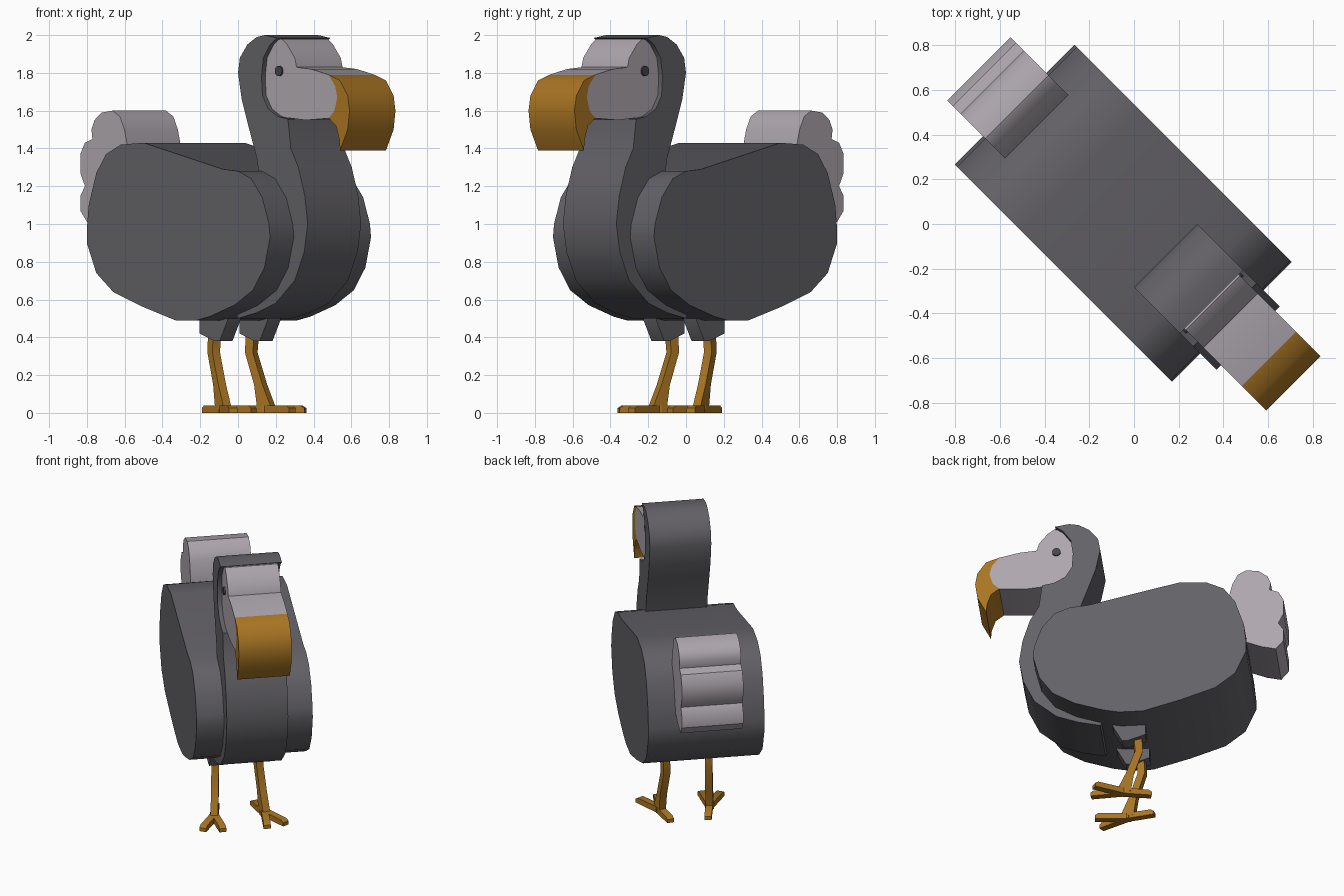
import bpy, bmesh
from math import radians, sin, cos, tau
from mathutils import Matrix, Vector

cube = bpy.data.objects.get("Cube")
if cube:
    bpy.data.objects.remove(cube, do_unlink=True)


def material(name, rgb):
    m = bpy.data.materials.new(name)
    m.use_nodes = True
    m.diffuse_color = (*rgb, 1)
    m.node_tree.nodes["Principled BSDF"].inputs["Base Color"].default_value = (*rgb, 1)
    return m


plumage = material("dark_grey_plumage", (0.125, 0.12, 0.133))
pale = material("pale_grey", (0.42, 0.385, 0.42))
orange = material("ochre_orange", (0.40, 0.18, 0.017))
eye_dark = material("eye_charcoal", (0.06, 0.06, 0.065))

# The bird is built facing local +x, then turned to face the corner
FACING = Matrix.Rotation(radians(-45), 4, "Z")


def slab(name, profile, half_width, mat, local=Matrix.Identity(4)):
    """Side profile (forward, height) given thickness across the body."""
    bm = bmesh.new()
    face = bm.faces.new([bm.verts.new((u, -half_width, z)) for u, z in profile])
    new = bmesh.ops.extrude_face_region(bm, geom=[face])["geom"]
    verts = [g for g in new if isinstance(g, bmesh.types.BMVert)]
    bmesh.ops.translate(bm, verts=verts, vec=Vector((0, 2 * half_width, 0)))
    bmesh.ops.recalc_face_normals(bm, faces=bm.faces)
    bm.transform(FACING @ local)
    mesh = bpy.data.meshes.new(name)
    bm.to_mesh(mesh)
    bm.free()
    mesh.materials.append(mat)
    obj = bpy.data.objects.new(name, mesh)
    bpy.context.collection.objects.link(obj)
    bpy.ops.object.select_all(action="DESELECT")
    obj.select_set(True)
    bpy.context.view_layer.objects.active = obj
    bpy.ops.object.shade_smooth_by_angle(angle=radians(35))
    return obj


# Wide body
slab("body", [
    (-.754, .97), (-.74, 1.1), (-.683, 1.27), (-.61, 1.37), (-.5, 1.42), (-.33, 1.43),
    (.265, 1.29), (.378, 1.28), (.477, 1.24), (.56, 1.14), (.61, 1.0), (.618, .93),
    (.576, .77), (.49, .65), (.35, .57), (.165, .51), (.066, .49), (-.09, .49),
    (-.33, .56), (-.556, .64), (-.683, .74), (-.754, .9)], .378, plumage)

# Breast, neck and hood in one sweep, hollowed at the front for the face
slab("neck_and_hood", [
    (.2, 1.8), (.214, 1.88), (.27, 1.95), (.34, 1.99), (.4, 2.0), (.49, 1.985),
    (.44, 1.95), (.39, 1.88), (.376, 1.78), (.383, 1.68), (.426, 1.61), (.497, 1.57),
    (.574, 1.555), (.595, 1.4), (.652, 1.3), (.7, 1.15), (.722, 1.0), (.695, .85),
    (.624, .7), (.48, .58), (.34, .53), (.2, .5), (.1, .7), (.37, 1.2),
    (.34, 1.35), (.27, 1.54), (.228, 1.66)], .2, plumage)

# Face and hooked beak share the curved seam
seam = [(.852, 1.79), (.9, 1.73), (.915, 1.67), (.894, 1.6), (.852, 1.56)]
slab("face", [
    (.36, 1.68), (.36, 1.9), (.43, 1.97), (.498, 1.98), (.54, 1.95), (.597, 1.88),
    (.611, 1.83), (.72, 1.82)] + seam + [(.68, 1.55), (.455, 1.57)], .172, pale)
slab("beak", [
    (.936, 1.76), (.993, 1.68), (1.007, 1.6), (.993, 1.5), (.936, 1.39),
    (.93, 1.45), (.905, 1.52)] + seam[::-1], .172, orange)

# Eyes
disc = [(.484 + .027 * cos(i * tau / 16), 1.81 + .027 * sin(i * tau / 16)) for i in range(16)]
for side, s in (("left", 1), ("right", -1)):
    slab(side + "_eye", disc, .008, eye_dark, Matrix.Translation((0, s * .174, 0)))

# Lobed tail
slab("tail", [
    (-.6, 1.3), (-.65, 1.5), (-.685, 1.57), (-.74, 1.6), (-.82, 1.59), (-.875, 1.55),
    (-.897, 1.5), (-.89, 1.45), (-.946, 1.43), (-.98, 1.37), (-.98, 1.27), (-.946, 1.2),
    (-.98, 1.15), (-.98, 1.07), (-.93, 1.01), (-.84, 1.03), (-.66, 1.1)], .2, pale)

# Legs, splayed slightly outward
thigh = [(-.09, .56), (-.09, .42), (.025, .38), (.06, .38), (.12, .49), (.12, .56)]
shin = [(-.06, .44), (-.067, .32), (-.01, .15), (.01, .02), (.1, .02), (.042, .15),
        (-.018, .32), (-.012, .38), (-.01, .44)]
for side, s in (("left", 1), ("right", -1)):
    hip = Matrix.Translation((0, s * .15, 0))
    splay = hip @ Matrix.Rotation(radians(13 * s), 4, "Z")
    slab(side + "_thigh", thigh, .048, plumage, hip)
    slab(side + "_shin", shin, .024, orange, splay)
    ankle = splay @ Matrix.Translation((.055, 0, 0))
    for toe, angle, length in (("outer", 18, .21), ("inner", -18, .21), ("back", 180, .18)):
        profile = [(-.02, 0), (length, 0), (length, .025), (length - .02, .038), (-.02, .04)]
        slab(f"{side}_{toe}_toe", profile, .023, orange,
             ankle @ Matrix.Rotation(radians(angle * s), 4, "Z"))
